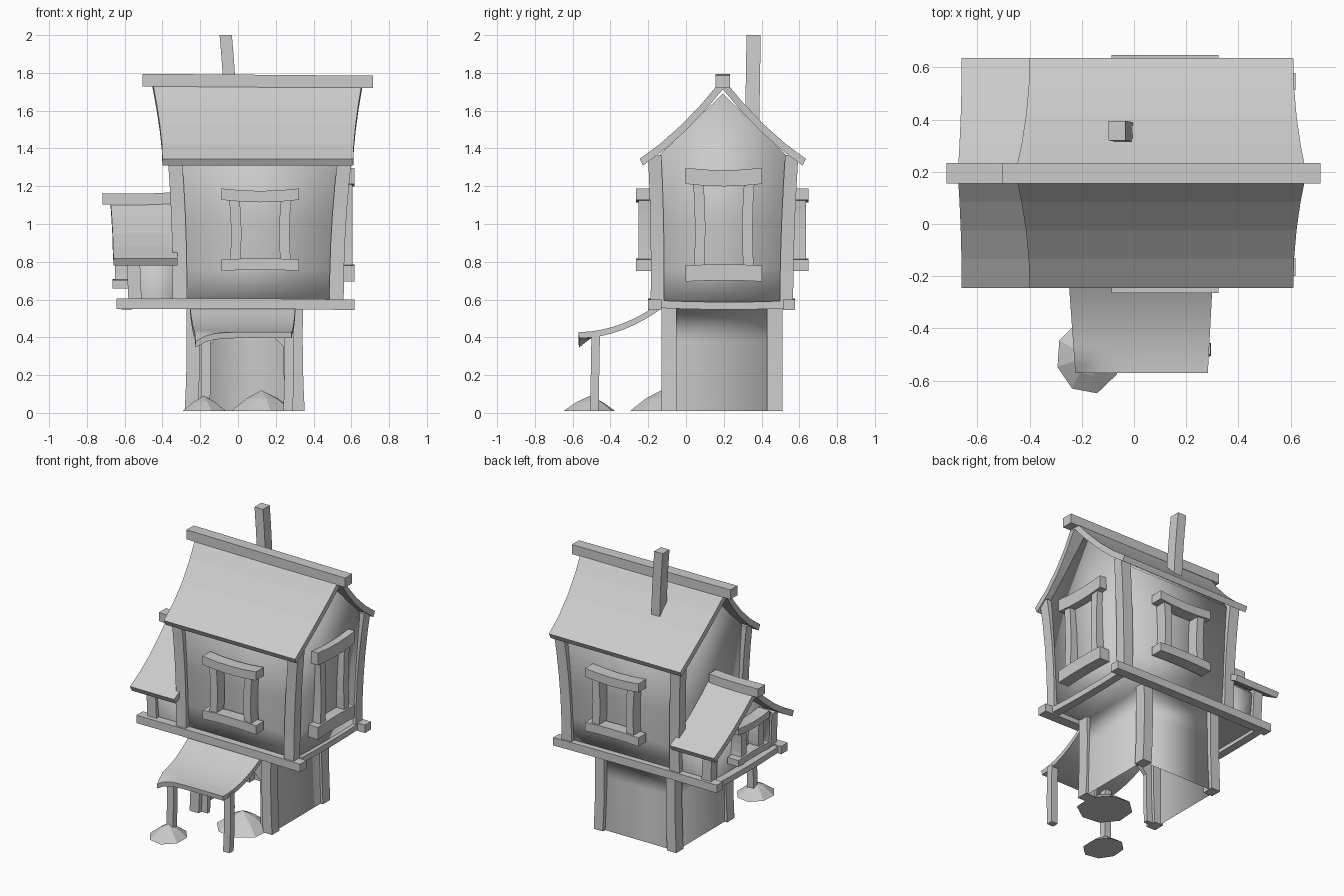
import bpy, bmesh, math, random
from mathutils import Vector as V

random.seed(4)
if "Cube" in bpy.data.objects:
    bpy.data.objects.remove(bpy.data.objects["Cube"])

grey = bpy.data.materials.new("plain grey")
grey.use_nodes = True
COLOUR = (0.6, 0.6, 0.6, 1)
grey.diffuse_color = COLOUR
grey.node_tree.nodes["Principled BSDF"].inputs["Base Color"].default_value = COLOUR

MID_Y = 0.195   # line of the ridges


def finish(name, bm, smooth=0):
    """Make the object; smooth is the largest angle in degrees shaded smooth."""
    bmesh.ops.recalc_face_normals(bm, faces=bm.faces)
    mesh = bpy.data.meshes.new(name)
    bm.to_mesh(mesh)
    bm.free()
    ob = bpy.data.objects.new(name, mesh)
    bpy.context.collection.objects.link(ob)
    mesh.materials.append(grey)
    if smooth:
        bpy.ops.object.select_all(action='DESELECT')
        ob.select_set(True)
        bpy.context.view_layer.objects.active = ob
        bpy.ops.object.shade_smooth_by_angle(angle=math.radians(smooth))


def thicken(bm, offset):
    ext = bmesh.ops.extrude_face_region(bm, geom=bm.faces[:], use_keep_orig=True)
    moved = [g for g in ext["geom"] if isinstance(g, bmesh.types.BMVert)]
    bmesh.ops.translate(bm, verts=moved, vec=offset)


def bar(name, a, b, size, bend=(0, 0, 0), segs=4):
    """Square timber from a to b with axis-aligned ends and a bowed middle."""
    a, b, bend = V(a), V(b), V(bend)
    d = b - a
    axis = max(range(3), key=lambda i: abs(d[i]))
    p, q = [i for i in range(3) if i != axis]
    bm = bmesh.new()
    rings = []
    for k in range(segs + 1):
        u = k / segs
        c = a.lerp(b, u) + bend * (4 * u * (1 - u))
        ring = []
        for sp, sq in ((-1, -1), (1, -1), (1, 1), (-1, 1)):
            co = c.copy()
            co[p] += sp * size[0] / 2
            co[q] += sq * size[1] / 2
            ring.append(bm.verts.new(co))
        rings.append(ring)
    for r, s in zip(rings, rings[1:]):
        for i in range(4):
            bm.faces.new((r[i], r[i - 1], s[i - 1], s[i]))
    bm.faces.new(rings[0])
    bm.faces.new(rings[-1])
    finish(name, bm)


def sheet(name, f, nu, nv, offset, smooth=0):
    """Curved panel from f(u, v), thickened by the offset."""
    bm = bmesh.new()
    grid = [[bm.verts.new(f(i / nu, j / nv)) for j in range(nv + 1)] for i in range(nu + 1)]
    for i in range(nu):
        for j in range(nv):
            bm.faces.new((grid[i][j], grid[i + 1][j], grid[i + 1][j + 1], grid[i][j + 1]))
    thicken(bm, offset)
    finish(name, bm, smooth)


def shell(name, levels, ridge, open_levels=0):
    """Soft-shaded walls through (x0, x1, y0, y1, z) levels, closed by a gable top.
    The front stays open on the lowest open_levels bands."""
    bm = bmesh.new()
    rings = [[bm.verts.new(c) for c in ((x0, y0, z), (x1, y0, z), (x1, y1, z), (x0, y1, z))]
             for x0, x1, y0, y1, z in levels]
    for k, (r, s) in enumerate(zip(rings, rings[1:])):
        for i in range(4):
            if i > 0 or k >= open_levels:
                j = (i + 1) % 4
                bm.faces.new((r[i], r[j], s[j], s[i]))
    x0, x1 = levels[-1][:2]
    left, right = (bm.verts.new((x, MID_Y, ridge)) for x in (x0, x1))
    a, b, c, d = rings[-1]
    for face in ((a, b, right, left), (c, d, left, right), (b, c, right), (d, a, left)):
        bm.faces.new(face)
    finish(name, bm, 180)


def roof(prefix, ridge, steep, x_left, x_right, flare_l, flare_r):
    """Two hollow-curved slopes that widen towards the ridge."""
    for side, label in ((-1, "front"), (1, "back")):
        def f(u, v):
            t = 0.44 * v
            s = (1 - v) ** 2
            lo, hi = x_left - flare_l * s, x_right + flare_r * s
            z = ridge + steep * (0.69 * t * t - 1.27 * t)
            return V((lo + (hi - lo) * u, MID_Y + side * t, z))
        sheet(f"{prefix}_roof_{label}", f, 1, 4, V((0, -side * 0.018, -0.035)))


def window(name, centre, side, out, width, z_sill, z_top, beam):
    """Lintel, sill and two uprights proud of a wall."""
    c, side, out = V(centre), V(side), V(out)
    up = V((0, 0, 1))
    for part, z, sag in (("lintel", z_top, -0.013), ("sill", z_sill, 0.006)):
        p = c + up * z
        size = (0.085, beam)
        bar(f"{name}_{part}", p - side * width / 2, p + side * width / 2, size, up * sag)
    for s in (-1, 1):
        p = c + side * s * (width / 2 - 0.07) - out * 0.01
        size = (0.055, 0.08) if side.x else (0.08, 0.055)
        bar(f"{name}_upright", p + up * z_sill, p + up * z_top + side * s * 0.005, size, side * s * -0.01)


# Walls of the narrow lower storey and the main house in one shell
shell("house_walls", [(-0.262, 0.335, -0.1, 0.485, 0.01), (-0.26, 0.325, -0.1, 0.48, 0.38),
                      (-0.26, 0.32, -0.1, 0.475, 0.57), (-0.31, 0.535, -0.15, 0.535, 0.585),
                      (-0.318, 0.545, -0.16, 0.55, 0.76), (-0.325, 0.555, -0.165, 0.555, 1.0),
                      (-0.335, 0.57, -0.165, 0.555, 1.34)], 1.69, 2)

# Lower storey posts
for x, sx in ((-0.247, -1), (0.318, 1)):
    for y in (-0.09, 0.47):
        bar("lower_post", (x, y, 0.01), (x - 0.008 * sx, y, 0.58), (0.07, 0.08), (-0.006 * sx, 0, 0))

# Doorway with angled upper corners
bm = bmesh.new()
outline = [(-0.22, 0.01), (-0.165, 0.01), (-0.16, 0.35), (-0.11, 0.4), (0.19, 0.4), (0.24, 0.35),
           (0.245, 0.01), (0.29, 0.01), (0.29, 0.57), (-0.22, 0.57)]
bm.faces.new([bm.verts.new((x, -0.1, z)) for x, z in outline])
thicken(bm, (0, 0.03, 0))
finish("door_surround", bm)

# Platform
bar("platform_front_beam", (-0.642, -0.165, 0.577), (0.618, -0.165, 0.572), (0.07, 0.055), (0, 0, 0.004))
bar("platform_back_beam", (-0.642, 0.545, 0.577), (0.618, 0.545, 0.572), (0.065, 0.055), (0, 0, 0.004))
for x in (-0.59, 0.535):
    bar("platform_side_beam", (x, -0.16, 0.576), (x, 0.55, 0.574), (0.055, 0.04), (0, 0, -0.008))
bar("side_room_floor", (-0.58, MID_Y, 0.58), (-0.3, MID_Y, 0.58), (0.7, 0.015), segs=1)

# Main house posts, roof and chimney
for x0, x1, b in ((-0.308, -0.335, 0.008), (0.522, 0.567, -0.012)):
    for y0, y1, c in ((-0.152, -0.166, 0.006), (0.532, 0.56, -0.006)):
        bar("house_post", (x0, y0, 0.59), (x1, y1, 1.365), (0.075, 0.07), (b, c, 0), 5)
roof("house", 1.77, 1, -0.4, 0.61, 0.055, 0.05)
bar("house_ridge_beam", (-0.505, MID_Y, 1.762), (0.715, MID_Y, 1.752), (0.078, 0.066), segs=1)
bar("chimney", (-0.035, 0.35, 1.5), (-0.065, 0.358, 2.0), (0.065, 0.075), (0.004, 0, 0))

# Windows
window("front_window", (0.118, -0.222, 0), (1, 0, 0), (0, -1, 0), 0.41, 0.782, 1.158, 0.06)
window("back_window", (0.118, 0.605, 0), (1, 0, 0), (0, 1, 0), 0.41, 0.782, 1.158, 0.06)
window("right_window", (0.575, 0.2, 0), (0, 1, 0), (1, 0, 0), 0.405, 0.738, 1.255, 0.085)
window("side_room_window", (-0.622, 0.2, 0), (0, 1, 0), (-1, 0, 0), 0.34, 0.68, 0.9, 0.045)

# Side room
shell("side_room_walls", [(-0.565, -0.3, -0.14, 0.53, 0.585), (-0.575, -0.3, -0.15, 0.54, 0.8)], 1.08)
for y in (-0.135, 0.525):
    bar("side_room_post", (-0.545, y, 0.59), (-0.555, y, 0.825), (0.07, 0.065))
roof("side_room", 1.135, 0.75, -0.66, -0.32, 0.015, 0)
bar("side_room_ridge_beam", (-0.718, MID_Y, 1.133), (-0.34, MID_Y, 1.138), (0.078, 0.06), (0, 0, -0.005))


# Porch canopy with a drooping corner, and its posts
def canopy(u, v):
    lo, hi = -0.255 + 0.03 * v, 0.305 - 0.022 * v
    z = 0.573 - 0.29 * v + 0.145 * v * v
    z -= 0.05 * max(0, (v - 0.85) / 0.15) * (1 - u) ** 8
    return V((lo + (hi - lo) * u, -0.15 - 0.42 * v, z))


sheet("porch_canopy", canopy, 10, 12, (0, 0.004, -0.032), 35)
for x, label in ((-0.175, "left"), (0.265, "right")):
    bar(f"porch_post_{label}", (x, -0.485, 0.01), (x + 0.003, -0.478, 0.42), (0.05, 0.045), (0.004, 0, 0))


# Rocks
def rock(name, x, y, rx, ry, height):
    bm = bmesh.new()
    n = 8
    low, high = [], []
    for i in range(n):
        a = math.tau * i / n + 0.3
        r = random.uniform(0.94, 1.06)
        dx, dy = rx * r * math.cos(a), ry * r * math.sin(a)
        low.append(bm.verts.new((x + dx, y + dy, 0.01)))
        high.append(bm.verts.new((x + dx / 2, y + dy / 2, 0.01 + 0.6 * height)))
    tip = bm.verts.new((x, y, 0.01 + height))
    for i in range(n):
        bm.faces.new((low[i - 1], low[i], high[i], high[i - 1]))
        bm.faces.new((high[i - 1], high[i], tip))
    bm.faces.new(low)
    finish(name, bm)


rock("porch_rock", -0.18, -0.508, 0.125, 0.14, 0.08)
rock("doorway_rock", 0.125, -0.13, 0.175, 0.18, 0.11)
